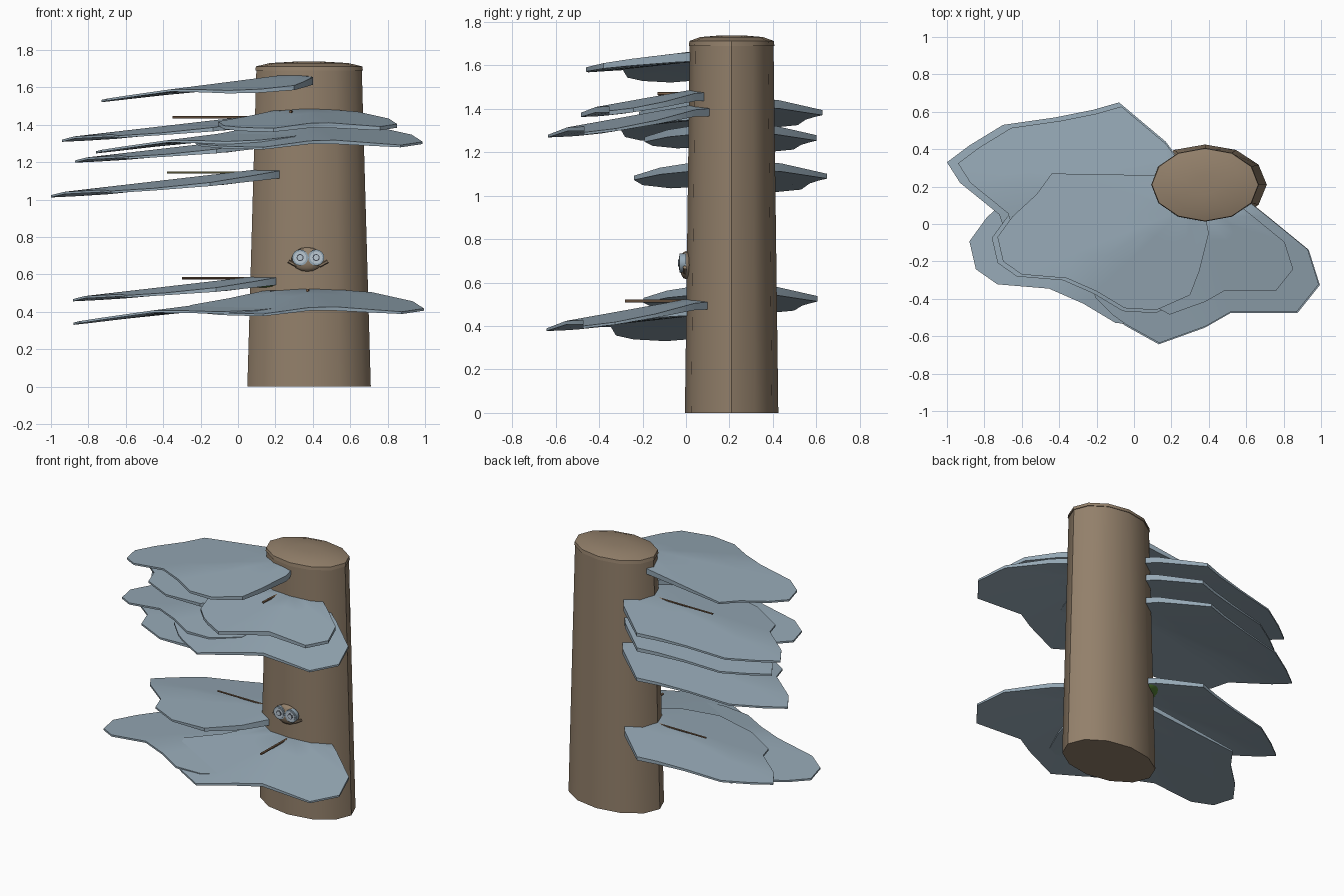
import bpy, bmesh, math
from mathutils import Vector

if "Cube" in bpy.data.objects:
    bpy.data.objects.remove(bpy.data.objects["Cube"])


def mat(name, rgb):
    m = bpy.data.materials.new(name)
    m.diffuse_color = (*rgb, 1)
    m.use_nodes = True
    m.node_tree.nodes["Principled BSDF"].inputs["Base Color"].default_value = m.diffuse_color
    return m


BARK = mat("bark brown", (0.29, 0.215, 0.145))
LEAF = mat("blue grey", (0.30, 0.39, 0.46))
MOSS = mat("moss green", (0.10, 0.24, 0.04))
TWIG = mat("twig brown", (0.20, 0.12, 0.07))
OLIVE = mat("olive twig", (0.30, 0.28, 0.12))
PALE = mat("pale eye", (0.50, 0.58, 0.65))
DARK = mat("dark pupil", (0.05, 0.06, 0.08))


def finish(name, bm, material, angle=40):
    bmesh.ops.recalc_face_normals(bm, faces=bm.faces)
    me = bpy.data.meshes.new(name)
    bm.to_mesh(me)
    bm.free()
    ob = bpy.data.objects.new(name, me)
    bpy.context.collection.objects.link(ob)
    me.materials.append(material)
    bpy.context.view_layer.objects.active = ob
    ob.select_set(True)
    bpy.ops.object.shade_smooth_by_angle(angle=math.radians(angle))
    ob.select_set(False)
    return ob


def lathe(name, rings, material, n=12, cx=0.38, cy=0.21):
    """Stack of elliptical rings (rx, ry, z), capped at both ends."""
    bm = bmesh.new()
    loops = []
    for rx, ry, z in rings:
        loops.append([bm.verts.new((cx + rx * math.cos(2 * math.pi * i / n),
                                    cy + ry * math.sin(2 * math.pi * i / n), z))
                      for i in range(n)])
    for a, b in zip(loops, loops[1:]):
        for i in range(n):
            j = (i + 1) % n
            bm.faces.new((a[i], a[j], b[j], b[i]))
    bm.faces.new(loops[0])
    bm.faces.new(loops[-1])
    return finish(name, bm, material)


def leaf(name, shape, scale, z0, slopes=None):
    """Fan-shaped sheet, thick at the root and thin at the rim."""
    outline, root, axis, default = SHAPES[shape]
    fall, droop = slopes or default
    root, axis = Vector(root), Vector(axis).normalized()
    side = Vector((-axis.y, axis.x))
    bm = bmesh.new()

    def pair(off):
        along, lat = max(off.dot(axis), 0), abs(off.dot(side))
        z = z0 - fall * along - droop * lat
        thick = max(0.012, 0.05 - 0.055 * off.length)
        p = root + off
        return (bm.verts.new((p.x, p.y, z)), bm.verts.new((p.x, p.y, z - thick)))

    hub = pair(Vector((0, 0)))
    rings = [[pair((Vector(p) - root) * scale * f) for p in outline]
             for f in (0.33, 0.67, 1)]
    n = len(outline)
    for i in range(n):
        j = (i + 1) % n
        for k in (0, 1):
            bm.faces.new((hub[k], rings[0][i][k], rings[0][j][k]))
            for a, b in zip(rings, rings[1:]):
                bm.faces.new((a[i][k], b[i][k], b[j][k], a[j][k]))
        r = rings[2]
        bm.faces.new((r[i][0], r[j][0], r[j][1], r[i][1]))
    return finish(name, bm, LEAF, 35)


def ball(name, loc, size, material):
    bm = bmesh.new()
    bmesh.ops.create_uvsphere(bm, u_segments=16, v_segments=8, radius=1)
    for v in bm.verts:
        v.co = Vector(loc) + Vector(v.co[i] * size[i] for i in range(3))
    return finish(name, bm, material, 60)


def rod(name, start, end, radius, material, n=6):
    a, b = Vector(start), Vector(end)
    bm = bmesh.new()
    bmesh.ops.create_cone(bm, cap_ends=True, segments=n, radius1=radius,
                          radius2=radius, depth=(b - a).length)
    q = (b - a).to_track_quat('Z', 'Y')
    for v in bm.verts:
        v.co = q @ v.co + (a + b) / 2
    return finish(name, bm, material)


# Leaf outlines: points, root, main direction, (fall outward, droop sideways)
SHAPES = {
    "left": ([(0.14, 0.26), (-0.44, 0.27), (-0.52, 0.16), (-0.65, 0.04),
              (-0.73, -0.07), (-0.70, -0.20), (-0.60, -0.27), (-0.36, -0.29),
              (-0.20, -0.36), (-0.05, -0.45), (0.12, -0.46), (0.30, -0.38),
              (0.35, -0.25), (0.40, -0.05), (0.36, 0.15)],
             (0.27, 0.08), (-0.85, -0.5), (0.11, 0.09)),
    "back": ([(0.23, 0.36), (0.17, 0.44), (-0.08, 0.65), (-0.22, 0.61),
              (-0.42, 0.57), (-0.70, 0.53), (-0.88, 0.42), (-1.00, 0.33),
              (-0.93, 0.22), (-0.72, 0.05), (-0.68, -0.07), (-0.45, -0.20),
              (-0.15, -0.24), (0.08, -0.12), (0.23, 0.05)],
             (0.18, 0.21), (-1, 0), (0.115, 0.09)),
    "front": ([(0.62, 0.12), (0.72, 0.04), (0.94, -0.14), (1.00, -0.33),
               (0.88, -0.48), (0.52, -0.48), (0.38, -0.56), (0.13, -0.65),
               (-0.05, -0.55), (-0.12, -0.50), (-0.22, -0.40), (-0.26, -0.22),
               (-0.05, -0.10), (0.13, 0.08)],
              (0.38, 0.04), (0, -1), (0.18, 0.075)),
}

# Trunk and its domed top
lathe("trunk", [(0.33, 0.215, 0), (0.282, 0.193, 1.69)], BARK)
lathe("trunk_cap", [(0.288, 0.197, 1.69), (0.284, 0.194, 1.712),
                    (0.21, 0.145, 1.73), (0.07, 0.05, 1.738)], BARK)

# Leaves, from top to bottom
for i, (shape, scale, z0) in enumerate([
        ("left", 1.0, 1.67), ("front", 0.76, 1.49), ("back", 0.95, 1.46),
        ("front", 0.98, 1.42), ("left", 1.03, 1.40), ("back", 0.89, 1.34),
        ("back", 1.0, 1.17), ("back", 0.9, 0.60),
        ("left", 1.15, 0.50), ("front", 0.99, 0.53)]):
    leaf(f"{shape}_leaf_{i + 1}", shape, scale, z0)

# Twigs lying across the leaves
for i, (x, z, m) in enumerate([(-0.35, 1.44, TWIG), (-0.38, 1.145, OLIVE),
                               (-0.30, 0.58, TWIG)]):
    rod(f"side_twig_{i + 1}", (x, 0.21, z), (0.3, 0.21, z), 0.006, m)
rod("front_twig_upper", (0.28, -0.13, 1.47), (0.30, 0.2, 1.47), 0.008, TWIG)
rod("front_twig_lower", (0.37, -0.28, 0.515), (0.38, 0.2, 0.515), 0.008, TWIG)

# Moss patch wrapped round the left of the trunk
ball("moss", (0.15, 0.21, 0.545), (0.09, 0.19, 0.02), MOSS)

# Face: muzzle, ringed eyes and two small tufts
ball("muzzle", (0.37, 0.0, 0.68), (0.085, 0.03, 0.065), BARK)
for s, side in ((-1, "left"), (1, "right")):
    x, z = 0.375 + s * 0.043, 0.69
    rod(f"{side}_eye_rim", (x, 0.0, z), (x, -0.030, z), 0.043, LEAF, 16)
    rod(f"{side}_eye_white", (x, -0.02, z), (x, -0.033, z), 0.033, PALE, 16)
    rod(f"{side}_eye_pupil", (x, -0.02, z), (x, -0.035, z), 0.019, DARK, 12)
    rod(f"{side}_eye_glint", (x, -0.02, z), (x, -0.037, z), 0.014, PALE, 12)
    rod(f"{side}_tuft", (0.375 + s * 0.06, -0.005, 0.645),
        (0.375 + s * 0.105, -0.005, 0.67), 0.009, BARK)
